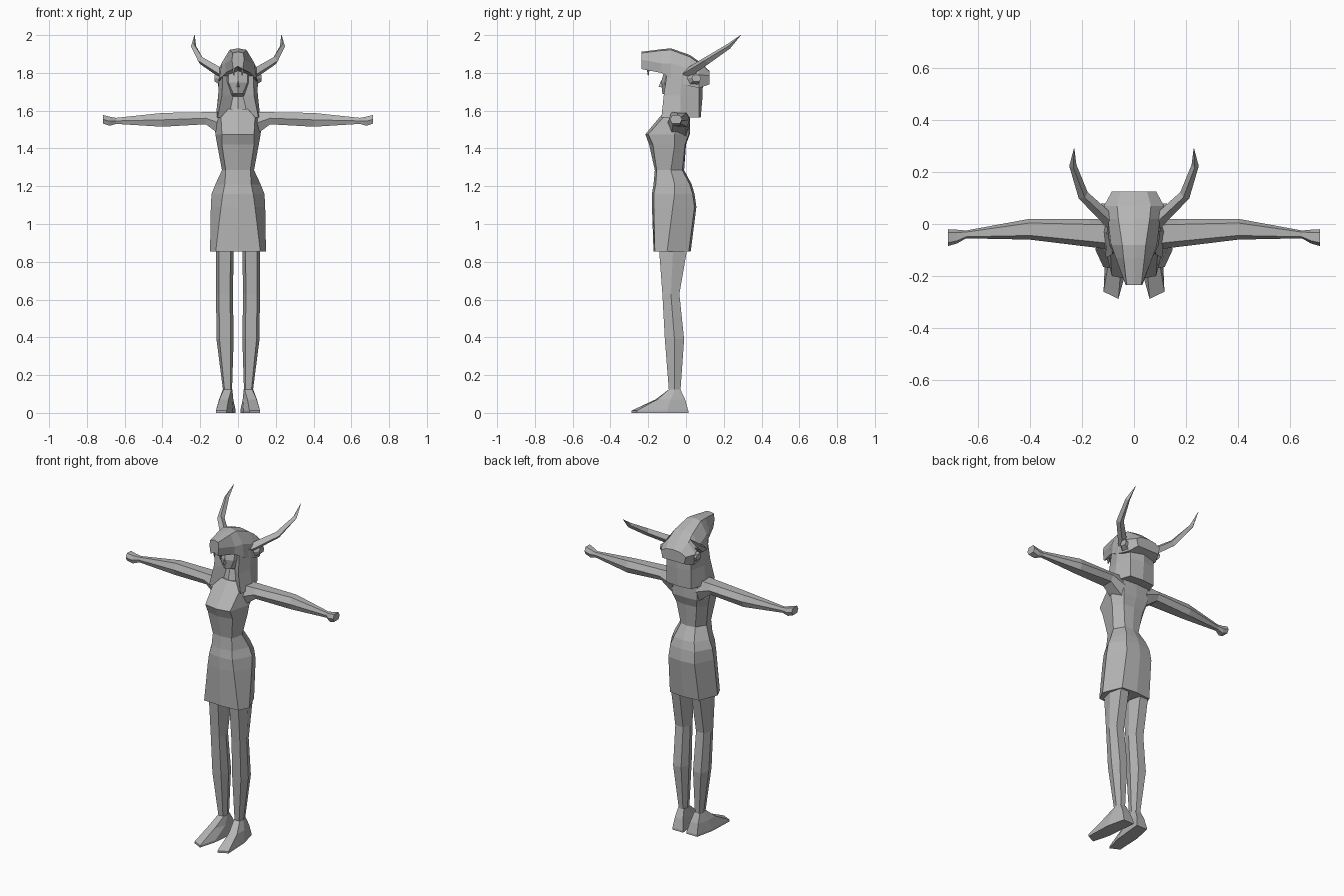
import bpy, bmesh
from mathutils import Vector

grey = bpy.data.materials.new("plain_grey")
grey.diffuse_color = (0.46, 0.46, 0.46, 1)


def loft(name, rings, mirror=False):
    """Skin a list of equal-length point rings and cap both ends."""
    bm = bmesh.new()
    vs = [[bm.verts.new(p) for p in r] for r in rings]
    n = len(rings[0])
    for a, b in zip(vs, vs[1:]):
        for i in range(n):
            j = (i + 1) % n
            bm.faces.new((a[i], a[j], b[j], b[i]))
    bm.faces.new(vs[0])
    bm.faces.new(vs[-1])
    bmesh.ops.recalc_face_normals(bm, faces=bm.faces)
    me = bpy.data.meshes.new(name)
    bm.to_mesh(me)
    bm.free()
    me.materials.append(grey)
    ob = bpy.data.objects.new(name, me)
    bpy.context.collection.objects.link(ob)
    if mirror:
        ob.modifiers.new("mirror", 'MIRROR').use_mirror_merge = False
    return ob


def level(row):
    """Symmetric horizontal ring: z, front y, three (x, y) corners, back y."""
    z, yf, x1, y1, x2, y2, x3, y3, yb = row
    half = [(x1, y1), (x2, y2), (x3, y3)]
    pts = [(0, yf)] + half + [(0, yb)] + [(-x, y) for x, y in reversed(half)]
    return [(x, y, z) for x, y in pts]


def slice_y(row):
    """Symmetric upright ring at a given y, from top to underside."""
    y = row[0]
    return [(x, y, z) for x, z, _ in level((0,) + tuple(row[1:]))]


HEX = [(-.65, -1), (.65, -1), (1, 0), (.6, 1), (-.6, 1), (-1, 0)]


def hex_ring(a0, a1, b0, b1):
    """Six-sided outline fitted in a rectangle."""
    return [((a0 + a1) / 2 + u * (a1 - a0) / 2, (b0 + b1) / 2 + v * (b1 - b0) / 2)
            for u, v in HEX]


# Torso with dress skirt
loft("torso", [level(r) for r in [
    (1.61, -.10, .05, -.09, .07, -.04, .05, 0, .01),
    (1.565, -.14, .09, -.12, .125, -.04, .09, .015, .02),
    (1.475, -.215, .085, -.20, .12, -.06, .085, .015, .02),
    (1.42, -.195, .085, -.175, .11, -.06, .07, -.005, 0),
    (1.285, -.165, .065, -.155, .085, -.08, .05, -.02, -.01),
    (1.21, -.172, .07, -.16, .12, -.06, .07, .02, .03),
    (1.16, -.18, .08, -.17, .14, -.06, .085, .035, .045),
    (1.09, -.18, .09, -.17, .144, -.07, .09, .045, .055),
    (.855, -.172, .118, -.165, .148, -.10, .10, .015, .025)]])

# Legs
loft("leg", [[(x, y, z) for x, y in hex_ring(*r)] for z, *r in [
    (.90, .022, .118, -.145, .012),
    (.63, .027, .116, -.125, -.035),
    (.39, .023, .114, -.112, -.01),
    (.11, .032, .078, -.09, -.03)]], True)

# Feet, toes turned outward
foot = [
    (0, [(.06, -.288), (.117, -.26), (.11, -.10), (.085, .012), (.012, .012), (.03, -.18)]),
    (.012, [(.06, -.288), (.117, -.26), (.11, -.10), (.085, .012), (.012, .012), (.03, -.18)]),
    (.072, [(.05, -.16), (.098, -.15), (.10, -.08), (.08, -.005), (.025, -.005), (.025, -.09)]),
    (.125, [(.035, -.09), (.075, -.09), (.08, -.06), (.075, -.03), (.035, -.03), (.03, -.06)])]
loft("foot", [[(x, y, z) for x, y in pts] for z, pts in foot], True)

# Arms with blunt hands
loft("arm", [[(x, y, z) for y, z in hex_ring(*r)] for x, *r in [
    (.08, -.10, .02, 1.46, 1.595),
    (.17, -.088, .02, 1.528, 1.592),
    (.40, -.06, .02, 1.515, 1.588),
    (.645, -.055, -.025, 1.53, 1.562),
    (.68, -.075, -.022, 1.52, 1.568),
    (.715, -.085, -.02, 1.532, 1.577)]], True)

# Face and neck
loft("face", [level(r) for r in [
    (1.81, -.115, .05, -.10, .07, -.04, .05, .03, .03),
    (1.75, -.132, .05, -.112, .07, -.04, .05, .03, .03),
    (1.69, -.125, .025, -.11, .05, -.04, .04, .03, .03),
    (1.675, -.08, .03, -.07, .045, -.03, .04, .03, .03),
    (1.56, -.11, .05, -.09, .06, -.03, .04, .01, .01)]])

# Nose
loft("nose", [level(r) for r in [
    (1.76, -.132, .004, -.12, .006, -.115, .004, -.10, -.10),
    (1.725, -.145, .008, -.125, .01, -.115, .006, -.10, -.10)]])

# Long hair, open around the face
loft("hair", [level(r) for r in [
    (1.80, -.05, .08, -.10, .10, -.02, .085, .07, .09),
    (1.68, -.05, .085, -.118, .105, -.03, .085, .07, .088),
    (1.565, -.05, .108, -.13, .118, -.03, .085, .07, .078)]])

# Animal-head hood with long muzzle
loft("hood", [slice_y(r) for r in [
    (-.235, 1.912, .028, 1.905, .032, 1.87, .025, 1.82, 1.835),
    (-.13, 1.925, .04, 1.918, .07, 1.85, .065, 1.80, 1.815),
    (-.08, 1.93, .045, 1.922, .088, 1.85, .095, 1.77, 1.80),
    (.02, 1.895, .06, 1.885, .10, 1.82, .105, 1.73, 1.73),
    (.07, 1.86, .065, 1.85, .115, 1.79, .10, 1.72, 1.72),
    (.125, 1.81, .05, 1.805, .085, 1.785, .075, 1.74, 1.74)]])

# Small fangs under the muzzle
loft("fang", [[(.022 + u * w, -.20 + v * w, z) for u, v in HEX] for z, w in
              [(1.83, .009), (1.785, .002)]], True)

# Ears below the horns
loft("ear", [[(x, y, z) for y, z in hex_ring(*r)] for x, *r in [
    (.085, -.01, .075, 1.73, 1.81),
    (.125, .03, .08, 1.755, 1.79)]], True)

# Swept-back horns
path = [Vector(p) for p in [(.075, -.005, 1.79), (.195, .11, 1.865),
                            (.235, .225, 1.94), (.23, .29, 2.0)]]
rings = []
for i, (p, w) in enumerate(zip(path, (.027, .021, .014, .001))):
    d = (path[min(i + 1, 3)] - path[max(i - 1, 0)]).normalized()
    side = d.cross(Vector((0, 0, 1))).normalized()
    up = side.cross(d)
    rings.append([p + side * w, p + up * w, p - side * w, p - up * w])
loft("horn", rings, True)
